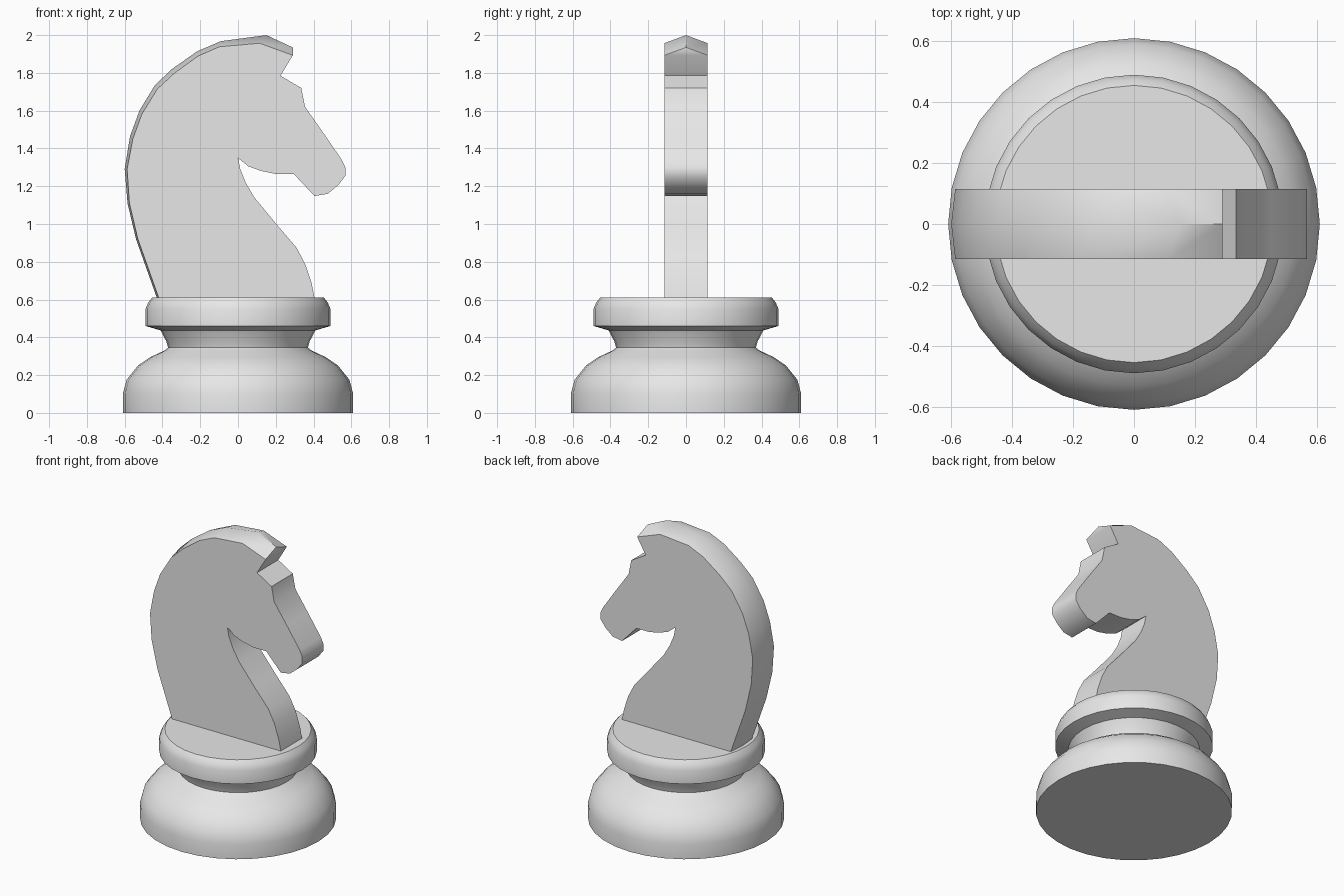
import bpy, bmesh
from math import radians, tau
from mathutils import Vector

if "Cube" in bpy.data.objects:
    bpy.data.objects.remove(bpy.data.objects["Cube"], do_unlink=True)

# Single plain grey
grey = bpy.data.materials.new("light_grey")
grey.use_nodes = True
colour = (0.8, 0.8, 0.8, 1)
grey.diffuse_color = colour
grey.node_tree.nodes["Principled BSDF"].inputs["Base Color"].default_value = colour


def finish(name, bm):
    """Turn a bmesh into a named object with smooth curves and sharp edges."""
    bmesh.ops.recalc_face_normals(bm, faces=bm.faces[:])
    mesh = bpy.data.meshes.new(name)
    bm.to_mesh(mesh)
    bm.free()
    mesh.materials.append(grey)
    obj = bpy.data.objects.new(name, mesh)
    bpy.context.collection.objects.link(obj)
    bpy.ops.object.select_all(action="DESELECT")
    obj.select_set(True)
    bpy.context.view_layer.objects.active = obj
    bpy.ops.object.shade_smooth_by_angle(angle=radians(38))
    return obj


def lathe(name, profile, steps=32):
    """Revolve (radius, height) points about z."""
    bm = bmesh.new()
    verts = [bm.verts.new((r, 0, z)) for r, z in profile]
    edges = [bm.edges.new(pair) for pair in zip(verts, verts[1:])]
    bmesh.ops.spin(bm, geom=verts + edges, cent=(0, 0, 0), axis=(0, 0, 1),
                   angle=tau, steps=steps, use_duplicate=False)
    bmesh.ops.remove_doubles(bm, verts=bm.verts[:], dist=0.0005)
    return finish(name, bm)


# Turned base: bulging foot, pinched neck, collar
lathe("turned_base", [
    (0, 0), (.61, 0), (.61, .1), (.59, .175), (.53, .25), (.465, .295),
    (.39, .33), (.37, .345), (.38, .38), (.41, .437), (.49, .46),
    (.49, .55), (.475, .585), (.455, .61), (0, .61)])

# Horse head: mane edge from the collar up to the ear tip, as (x, z)
mane_edge = [
    (-.42, .61), (-.53, .92), (-.575, 1.11), (-.587, 1.29), (-.557, 1.45),
    (-.51, 1.58), (-.427, 1.715), (-.335, 1.8), (-.21, 1.89), (-.1, 1.938),
    (.115, 1.957), (.29, 1.893)]
# Raised centre line of the mane, point for point
mane_ridge = [
    (-.43, .61), (-.54, .92), (-.585, 1.11), (-.6, 1.29), (-.572, 1.463),
    (-.522, 1.6), (-.44, 1.735), (-.35, 1.82), (-.215, 1.915), (-.09, 1.968),
    (.15, 2), (.29, 1.935)]
# Brow, muzzle, jaw, throat and chest
face_edge = [
    (.225, 1.785), (.335, 1.72), (.355, 1.62), (.45, 1.485), (.548, 1.342),
    (.568, 1.3), (.568, 1.255), (.53, 1.205), (.475, 1.16), (.405, 1.148),
    (.295, 1.265), (.2, 1.265), (.125, 1.28), (.055, 1.305), (0, 1.35),
    (.012, 1.29), (.04, 1.22), (.087, 1.14), (.205, .997), (.31, .875),
    (.357, .785), (.39, .685), (.405, .61)]
half_width = .115

bm = bmesh.new()


def row(points, y):
    return [bm.verts.new(Vector((x, y, z))) for x, z in points]


near = row(mane_edge + face_edge, -half_width)
far = row(mane_edge + face_edge, half_width)
ridge = row(mane_ridge, 0)
ear = len(mane_edge) - 1

# Flat cheeks
bm.faces.new(near)
bm.faces.new(far[::-1])
# Two slopes of the mane
for side in (near, far):
    for i in range(ear):
        bm.faces.new((side[i], side[i + 1], ridge[i + 1], ridge[i]))
# Strip across the face, jaw and chest
for i in range(ear, len(near) - 1):
    bm.faces.new((near[i], near[i + 1], far[i + 1], far[i]))
# Ear tip and underside
bm.faces.new((near[ear], far[ear], ridge[ear]))
bm.faces.new((near[0], ridge[0], far[0], far[-1], near[-1]))
finish("horse_head", bm)
